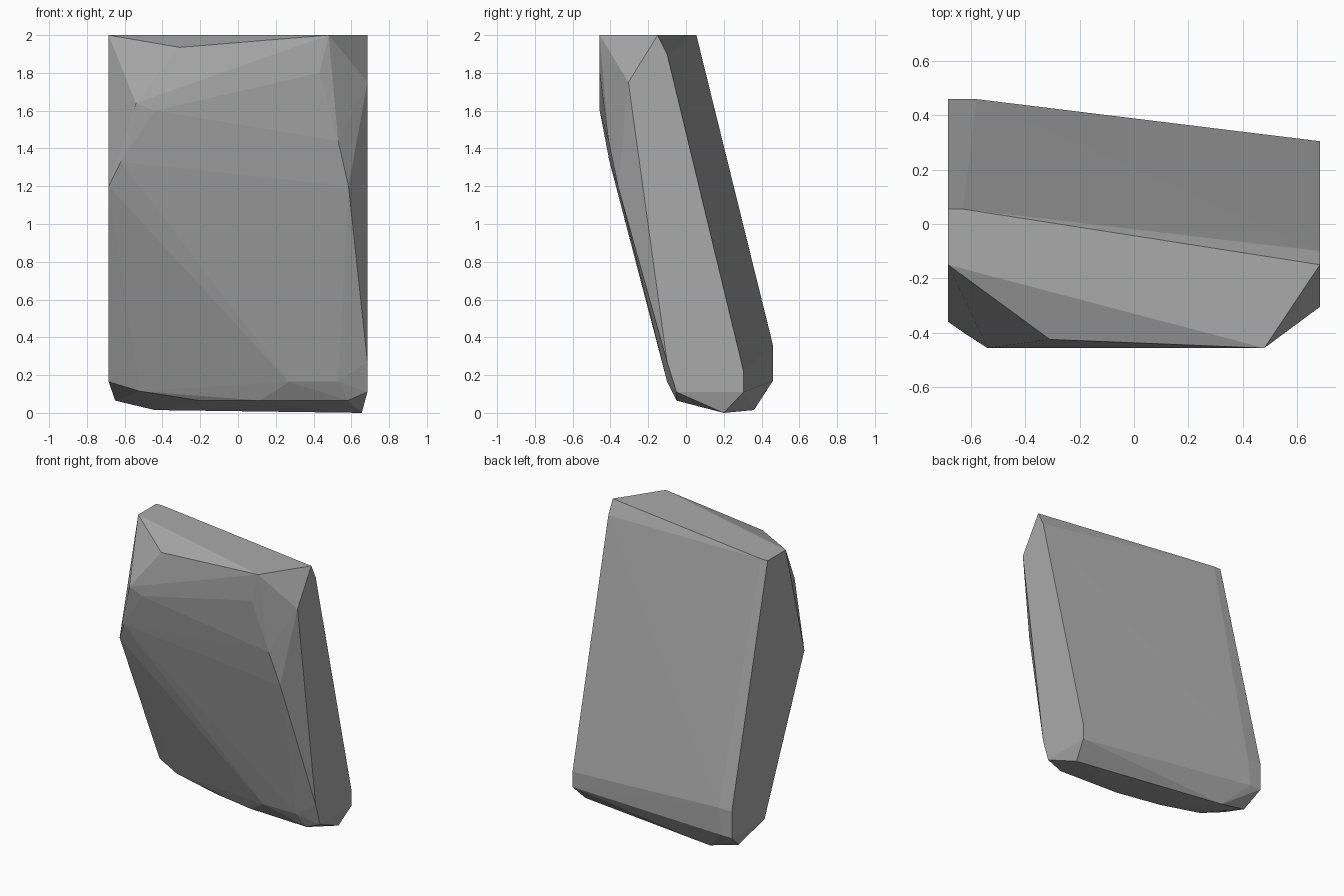
import bpy
import bmesh
from mathutils import Vector

# Remove the default object
default_cube = bpy.data.objects.get("Cube")
if default_cube is not None:
    bpy.data.objects.remove(default_cube, do_unlink=True)

# Stone colour
STONE_GREY = (0.40, 0.40, 0.40, 1.0)
# Shared planes of the block: side faces, crown height and front bulge
SIDE, CROWN, BULGE = 0.685, 2.0, -0.457


def make_material(name, colour):
    """Create one flat, matte material."""
    material = bpy.data.materials.new(name)
    material.use_nodes = True
    material.diffuse_color = colour
    shader = material.node_tree.nodes["Principled BSDF"]
    shader.inputs["Base Color"].default_value = colour
    shader.inputs["Roughness"].default_value = 0.9
    return material


def build_hull(name, corner_groups, material):
    """Wrap a faceted convex skin around the given corners."""
    bm = bmesh.new()
    for group in corner_groups:
        for corner in group:
            bm.verts.new(Vector(corner))
    result = bmesh.ops.convex_hull(bm, input=bm.verts[:])
    # Drop any corner that ended up inside the skin
    leftovers = {item for item in result["geom_interior"] + result["geom_unused"]
                 if isinstance(item, bmesh.types.BMVert)}
    bmesh.ops.delete(bm, geom=list(leftovers), context="VERTS")
    bmesh.ops.recalc_face_normals(bm, faces=bm.faces[:])
    for face in bm.faces:
        face.smooth = False

    mesh = bpy.data.meshes.new(name)
    bm.to_mesh(mesh)
    bm.free()
    mesh.materials.append(material)
    stone = bpy.data.objects.new(name, mesh)
    bpy.context.collection.objects.link(stone)
    return stone


# Sloping crown with a chipped front edge
crown = [
    (-SIDE, -0.15, CROWN), (-SIDE, 0.055, CROWN), (-0.63, 0.055, CROWN),
    (SIDE, -0.15, CROWN), (0.48, BULGE, CROWN),
    (-0.31, -0.425, 1.935), (SIDE, -0.10, 1.9),
]

# Bulging upper front
front = [
    (0.43, BULGE, 1.8), (-0.54, BULGE, 1.64), (-0.44, BULGE, 1.6),
    (SIDE, -0.305, 1.75), (0.53, -0.41, 1.44), (0.585, -0.36, 1.2),
    (-0.62, -0.405, 1.33), (-SIDE, -0.36, 1.2),
]

# Leaning back face
back = [
    (-SIDE, 0.46, 0.36), (-0.58, 0.46, 0.36),
    (-SIDE, 0.46, 0.17), (-0.6, 0.46, 0.17),
    (SIDE, 0.305, 0.22), (SIDE, 0.305, 0.11),
]

# Worn front edge of the foot
foot_edge = [
    (SIDE, -0.10, 0.27), (0.53, -0.10, 0.165), (0.27, -0.10, 0.165),
    (SIDE, -0.05, 0.11), (0.58, -0.05, 0.065), (0.12, -0.03, 0.065),
    (-0.2, 0.03, 0.065), (-0.37, 0.03, 0.11),
    (-0.52, 0.05, 0.115), (-SIDE, 0.09, 0.165),
]

# Underside
underside = [(0.655, 0.2, 0), (-0.44, 0.36, 0.015), (-0.65, 0.335, 0.065)]

stone_material = make_material("stone grey", STONE_GREY)
build_hull("leaning_stone_slab", [crown, front, back, foot_edge, underside],
           stone_material)
